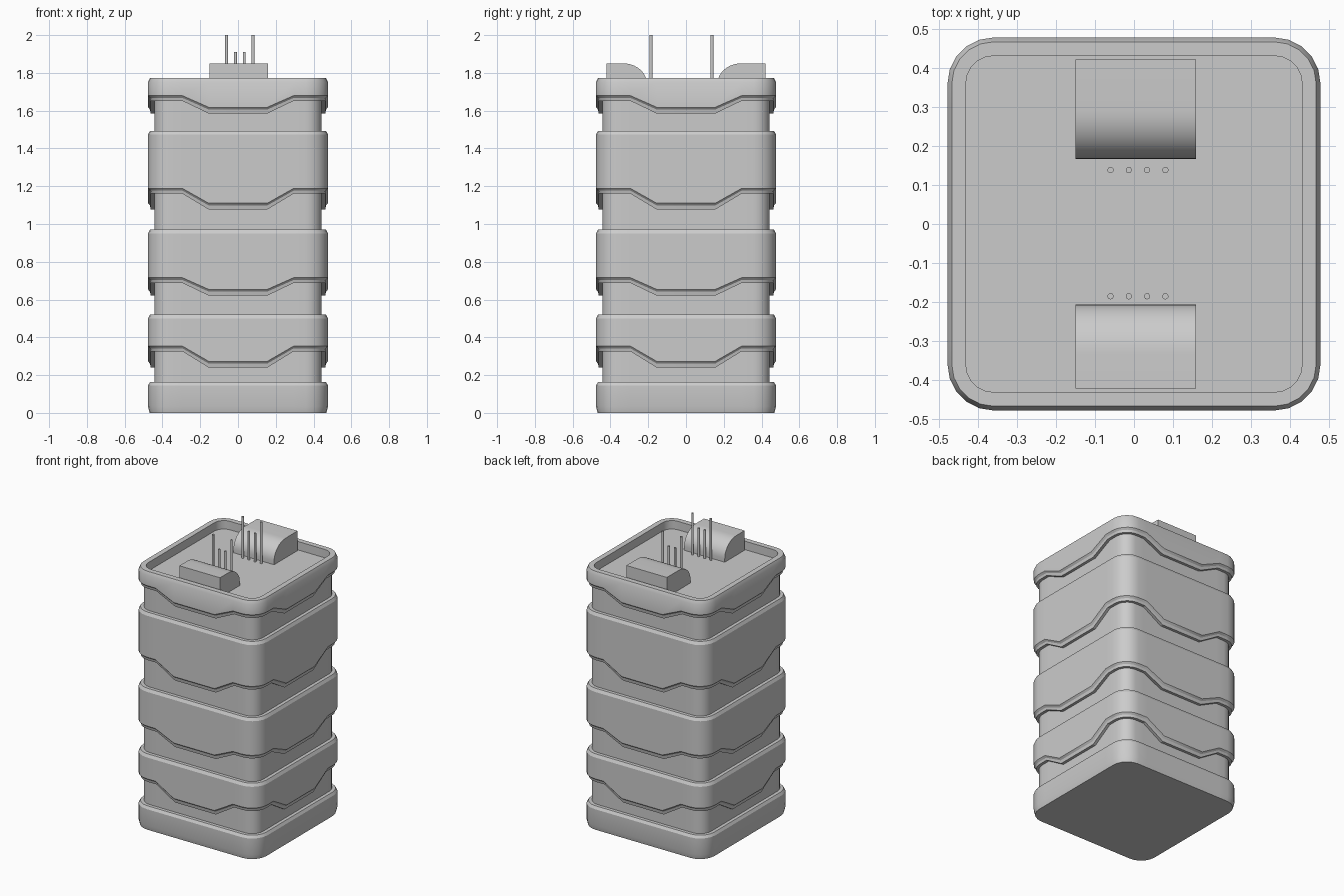
import bpy, math

if "Cube" in bpy.data.objects:
    bpy.data.objects.remove(bpy.data.objects["Cube"])

CORNER = 0.36      # centre of the rounded corners
SEGS = 5           # facets per corner
STEPS = (-0.295, -0.155, 0.155, 0.295)


def finish(name, verts, faces):
    me = bpy.data.meshes.new(name)
    me.from_pydata(verts, [], faces)
    me.shade_smooth()
    me.set_sharp_from_angle(angle=math.radians(28))
    ob = bpy.data.objects.new(name, me)
    bpy.context.collection.objects.link(ob)
    return ob


def ring(half, high, low):
    """Rounded square loop; z dips from high to low mid-side."""
    pts = []
    r = half - CORNER
    for k in range(4):
        side = [(half, t, low if abs(t) < 0.2 else high) for t in STEPS]
        for i in range(SEGS + 1):
            a = math.pi / 2 * i / SEGS
            side.append((CORNER + r * math.cos(a), CORNER + r * math.sin(a), high))
        c, s = ((1, 0), (0, 1), (-1, 0), (0, -1))[k]
        pts += [(x * c - y * s, x * s + y * c, z) for x, y, z in side]
    return pts


def loft(name, rings, cap_bottom=False, cap_top=False):
    """Skin a list of (half width, corner z, mid-side z) loops, bottom to top."""
    verts, faces = [], []
    for r in rings:
        verts += ring(*r)
    n = len(verts) // len(rings)
    for k in range(len(rings) - 1):
        for i in range(n):
            j = (i + 1) % n
            a = k * n
            faces.append((a + i, a + j, a + n + j, a + n + i))
    if cap_bottom:
        faces.append(tuple(reversed(range(n))))
    if cap_top:
        faces.append(tuple(range(len(verts) - n, len(verts))))
    return finish(name, verts, faces)


def extrude_x(name, profile, x0, x1):
    """Extrude a counter-clockwise (y, z) profile along x."""
    n = len(profile)
    verts = [(x, y, z) for x in (x0, x1) for y, z in profile]
    faces = [(i, (i + 1) % n, n + (i + 1) % n, n + i) for i in range(n)]
    faces = [tuple(reversed(f)) for f in faces]
    faces += [tuple(reversed(range(n))), tuple(range(n, 2 * n))]
    return finish(name, verts, faces)


CORE, OUT, LIP = 0.443, 0.477, 0.466
FLOOR = 1.715

# Inner wall
loft("core_wall", [(CORE, 0.16, 0.16), (CORE, 1.66, 1.59)])

# Base band
loft("base_band", [(0.468, 0, 0), (OUT, 0.035, 0.035), (OUT, 0.145, 0.145),
                   (LIP, 0.163, 0.163), (CORE, 0.163, 0.163)], cap_bottom=True)


# Lower edge of a wavy band: ledge, recessed lip, bevel to the outer face
def wavy_edge(high, low):
    return [(CORE, high - 0.022, low - 0.027), (LIP - 0.004, high - 0.022, low - 0.027),
            (LIP, high - 0.006, low - 0.006), (OUT, high + 0.006, low + 0.006)]


# Middle bands: top, wave high, wave low
for name, top, high, low in (("lower_band", 0.52, 0.348, 0.267),
                             ("middle_band", 0.97, 0.71, 0.648),
                             ("upper_band", 1.493, 1.183, 1.104)):
    loft(name, wavy_edge(high, low) + [(OUT, top - 0.02, top - 0.02),
                                       (LIP, top, top), (CORE, top, top)])

# Roof band with parapet and sunken roof
loft("roof_band", wavy_edge(1.674, 1.612) + [
    (OUT, 1.75, 1.75), (LIP, 1.773, 1.773), (0.43, 1.773, 1.773),
    (0.43, FLOOR, FLOOR)], cap_top=True)


# Roof housings with a curved inner face, and a row of antennas beside each
def housing(name, sign, inner, ry):
    pts = [(0.421, FLOOR), (0.421, 1.85)]
    for i in range(11):
        a = math.pi / 2 * i / 10
        pts.append((inner + ry - ry * math.sin(a), 1.74 + 0.11 * math.cos(a)))
    pts.append((inner, FLOOR))
    pts = [(sign * y, z) for y, z in pts]
    extrude_x(name, pts if sign > 0 else pts[::-1], -0.15, 0.158)


housing("back_housing", 1, 0.166, 0.125)
housing("front_housing", -1, 0.206, 0.125)

for row, y in (("back", 0.138), ("front", -0.185)):
    for i, top in enumerate((2.0, 1.91, 1.91, 2.0)):
        bpy.ops.mesh.primitive_cylinder_add(
            vertices=10, radius=0.008, depth=top - FLOOR,
            location=(-0.06 + i * 0.0467, y, (top + FLOOR) / 2))
        ob = bpy.context.object
        ob.name = f"{row}_antenna_{i + 1}"
        bpy.ops.object.shade_smooth_by_angle(angle=math.radians(40))
